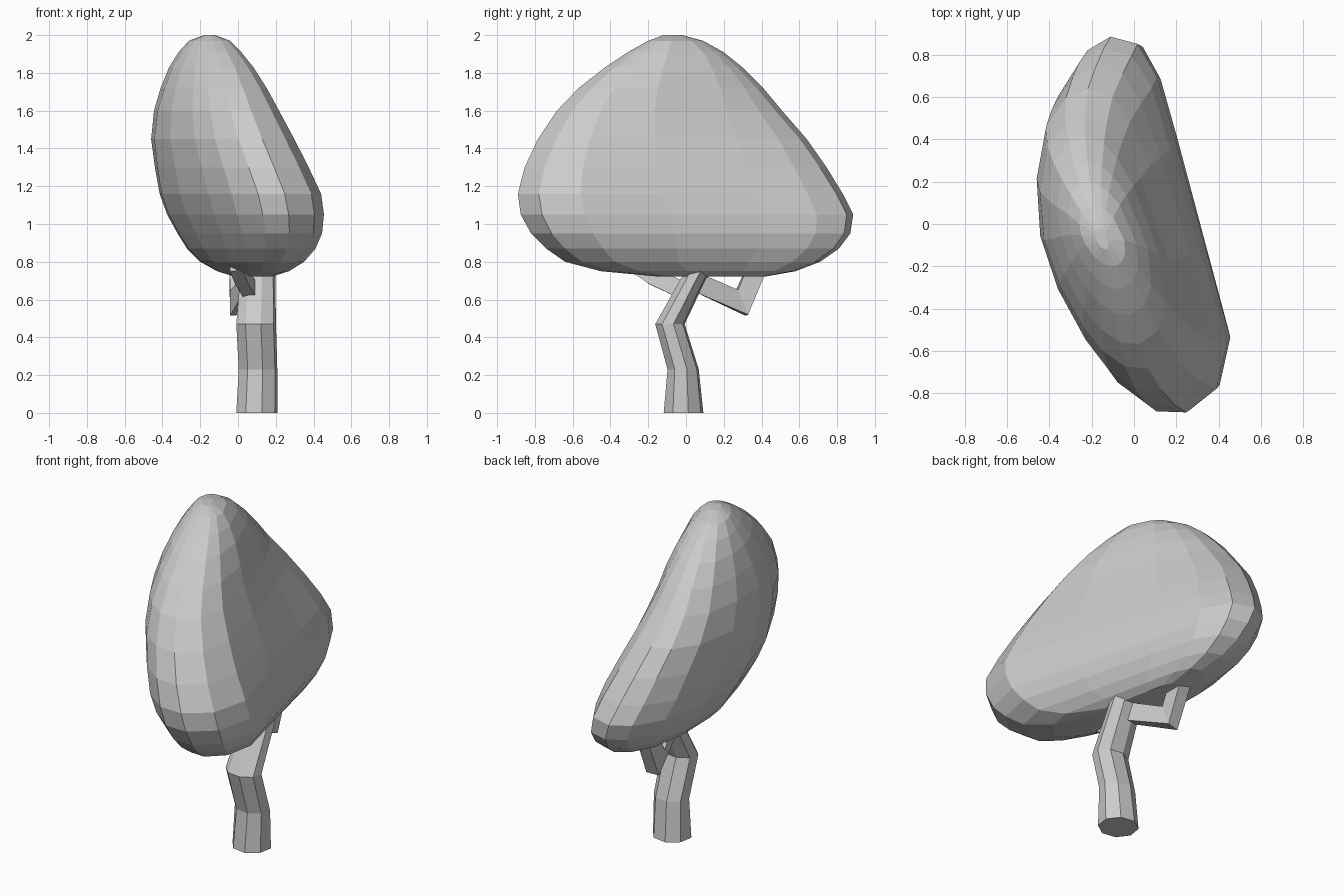
import bpy, bmesh, math
from mathutils import Vector


def loft(name, rings):
    """Skin a list of equal-length point rings and cap both ends."""
    bm = bmesh.new()
    vs = [[bm.verts.new(p) for p in r] for r in rings]
    n = len(rings[0])
    for a, b in zip(vs, vs[1:]):
        for i in range(n):
            j = (i + 1) % n
            bm.faces.new((a[i], a[j], b[j], b[i]))
    bm.faces.new(vs[0][::-1])
    bm.faces.new(vs[-1])
    bmesh.ops.recalc_face_normals(bm, faces=bm.faces)
    me = bpy.data.meshes.new(name)
    bm.to_mesh(me)
    bm.free()
    ob = bpy.data.objects.new(name, me)
    bpy.context.collection.objects.link(ob)
    return ob


def branch(name, path, r):
    """Four-sided bent rod with mitred joints."""
    pts = [Vector(p) for p in path]
    rings = []
    for i, p in enumerate(pts):
        d0 = (p - pts[max(i - 1, 0)]).normalized()
        d1 = (pts[min(i + 1, len(pts) - 1)] - p).normalized()
        d = (d0 + d1).normalized()
        side = Vector((1, 0, 0))
        side = (side - d * side.dot(d)).normalized()
        up = d.cross(side)
        stretch = 1 / max(d.dot(d1 if d1.length else d0), 0.6)
        rings.append([p + side * sx * r * 0.75 + up * sy * r * stretch
                      for sx, sy in ((1, 1), (-1, 1), (-1, -1), (1, -1))])
    return loft(name, rings)


# Crown: one slanted outline, fitted to the extents of each level
outline = [(0.075, 0.70), (-0.025, 0.86), (-0.165, 0.895), (-0.285, 0.83),
           (-0.395, 0.66), (-0.455, 0.36), (-0.445, 0.02), (-0.34, -0.30),
           (-0.18, -0.60), (-0.05, -0.78), (0.10, -0.89), (0.25, -0.895),
           (0.40, -0.78), (0.455, -0.55), (0.32, -0.10), (0.17, 0.40)]
# z, x min, x max, y min, y max, roundness of the slice
levels = [(0.722, -0.02, 0.18, -0.15, 0.42, 0),
          (0.75, -0.11, 0.27, -0.45, 0.58, 0),
          (0.80, -0.20, 0.35, -0.64, 0.71, 0),
          (0.87, -0.27, 0.41, -0.74, 0.81, 0),
          (0.95, -0.32, 0.445, -0.82, 0.87, 0),
          (1.05, -0.375, 0.455, -0.875, 0.885, 0),
          (1.16, -0.415, 0.44, -0.89, 0.83, 0),
          (1.30, -0.44, 0.375, -0.855, 0.745, 0.15),
          (1.45, -0.46, 0.30, -0.785, 0.64, 0.3),
          (1.60, -0.445, 0.22, -0.685, 0.51, 0.5),
          (1.72, -0.41, 0.155, -0.57, 0.41, 0.7),
          (1.83, -0.365, 0.085, -0.43, 0.30, 0.85),
          (1.91, -0.315, 0.02, -0.31, 0.20, 1),
          (1.97, -0.26, -0.04, -0.20, 0.09, 1),
          (2.00, -0.18, -0.12, -0.12, -0.02, 1)]
RHO = -0.45
crown = []
for z, x0, x1, y0, y1, k in levels:
    ring = []
    for px, py in outline:
        u, v = px / 0.455, py / 0.895
        s = math.sqrt((1 - RHO**2) / (u * u - 2 * RHO * u * v + v * v))
        f = 1 + (s - 1) * k
        ring.append(((x0 + x1) / 2 + u * f * (x1 - x0) / 2,
                     (y0 + y1) / 2 + v * f * (y1 - y0) / 2, z))
    crown.append(ring)
loft("crown", crown)

# Trunk: crooked eight-sided stem (x, y, z, x radius, y radius)
stem = [(0.10, -0.013, 0.0, 0.112, 0.108), (0.106, -0.015, 0.23, 0.105, 0.085),
        (0.096, -0.085, 0.47, 0.108, 0.08), (0.105, 0.055, 0.74, 0.095, 0.068),
        (0.105, 0.08, 0.80, 0.07, 0.055)]
loft("trunk", [[(x + rx * math.cos(math.tau * (i + 0.3) / 8),
                 y + ry * math.sin(math.tau * (i + 0.3) / 8), z)
                for i in range(8)] for x, y, z, rx, ry in stem])

# Branches reaching into the crown
branch("back_branch", [(0.07, 0.06, 0.69), (-0.005, 0.295, 0.583),
                       (-0.01, 0.40, 0.82)], 0.05)
branch("front_branch", [(0.07, 0.0, 0.64), (0.02, -0.17, 0.72),
                        (-0.01, -0.27, 0.79)], 0.045)
